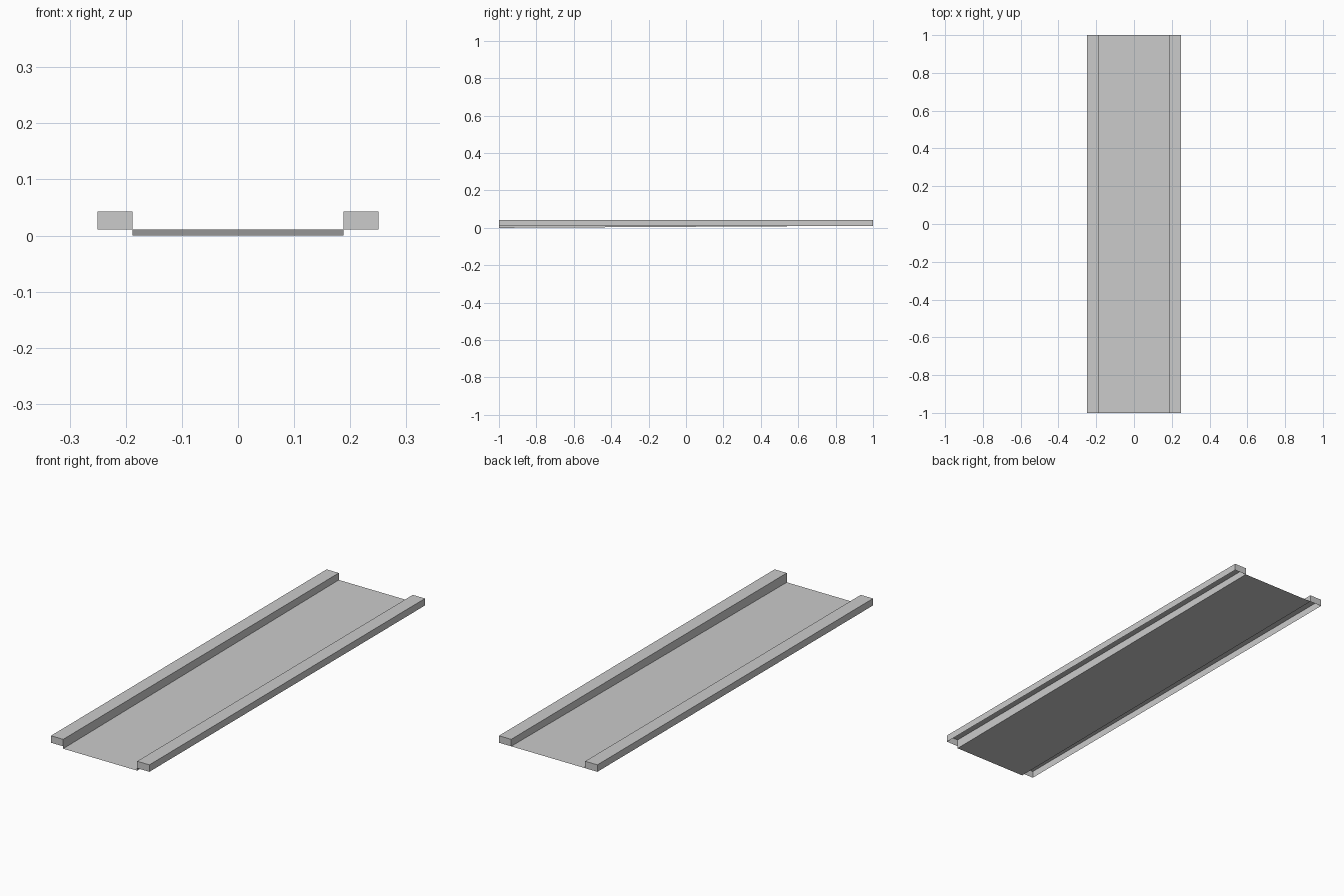
import bpy, bmesh

if "Cube" in bpy.data.objects:
    bpy.data.objects.remove(bpy.data.objects["Cube"])

HALF_LEN = 1.0
INNER, OUTER = 0.188, 0.25
RAIL_BOTTOM, RAIL_TOP = 0.011, 0.043


def make_object(name, build):
    bm = bmesh.new()
    build(bm)
    mesh = bpy.data.meshes.new(name)
    bm.to_mesh(mesh)
    bm.free()
    obj = bpy.data.objects.new(name, mesh)
    bpy.context.collection.objects.link(obj)
    return obj


def face(bm, points):
    return bm.faces.new([bm.verts.new(p) for p in points])


# Thin bed, sloping gently up from front to back
def bed(bm):
    face(bm, [(-INNER, -HALF_LEN, 0), (INNER, -HALF_LEN, 0),
              (INNER, HALF_LEN, RAIL_BOTTOM), (-INNER, HALF_LEN, RAIL_BOTTOM)])


make_object("sloped_bed", bed)


# Hollow side rail, open underneath
def rail(side):
    def build(bm):
        bmesh.ops.create_cube(bm, size=1)
        for v in bm.verts:
            v.co.x = side * (OUTER if v.co.x > 0 else INNER)
            v.co.y = HALF_LEN if v.co.y > 0 else -HALF_LEN
            v.co.z = RAIL_TOP if v.co.z > 0 else RAIL_BOTTOM
        bottom = [f for f in bm.faces
                  if all(v.co.z == min(w.co.z for w in bm.verts) for v in f.verts)]
        bmesh.ops.delete(bm, geom=bottom, context='FACES_ONLY')
        # Wedge closing the inner wall down to the bed
        x = side * INNER
        face(bm, [(x, -HALF_LEN, 0), (x, HALF_LEN, RAIL_BOTTOM),
                  (x, -HALF_LEN, RAIL_BOTTOM)])
        bmesh.ops.remove_doubles(bm, verts=bm.verts, dist=1e-5)
        bmesh.ops.recalc_face_normals(bm, faces=bm.faces)
    return build


for label, side in (("left", -1), ("right", 1)):
    make_object(label + "_rail", rail(side))
